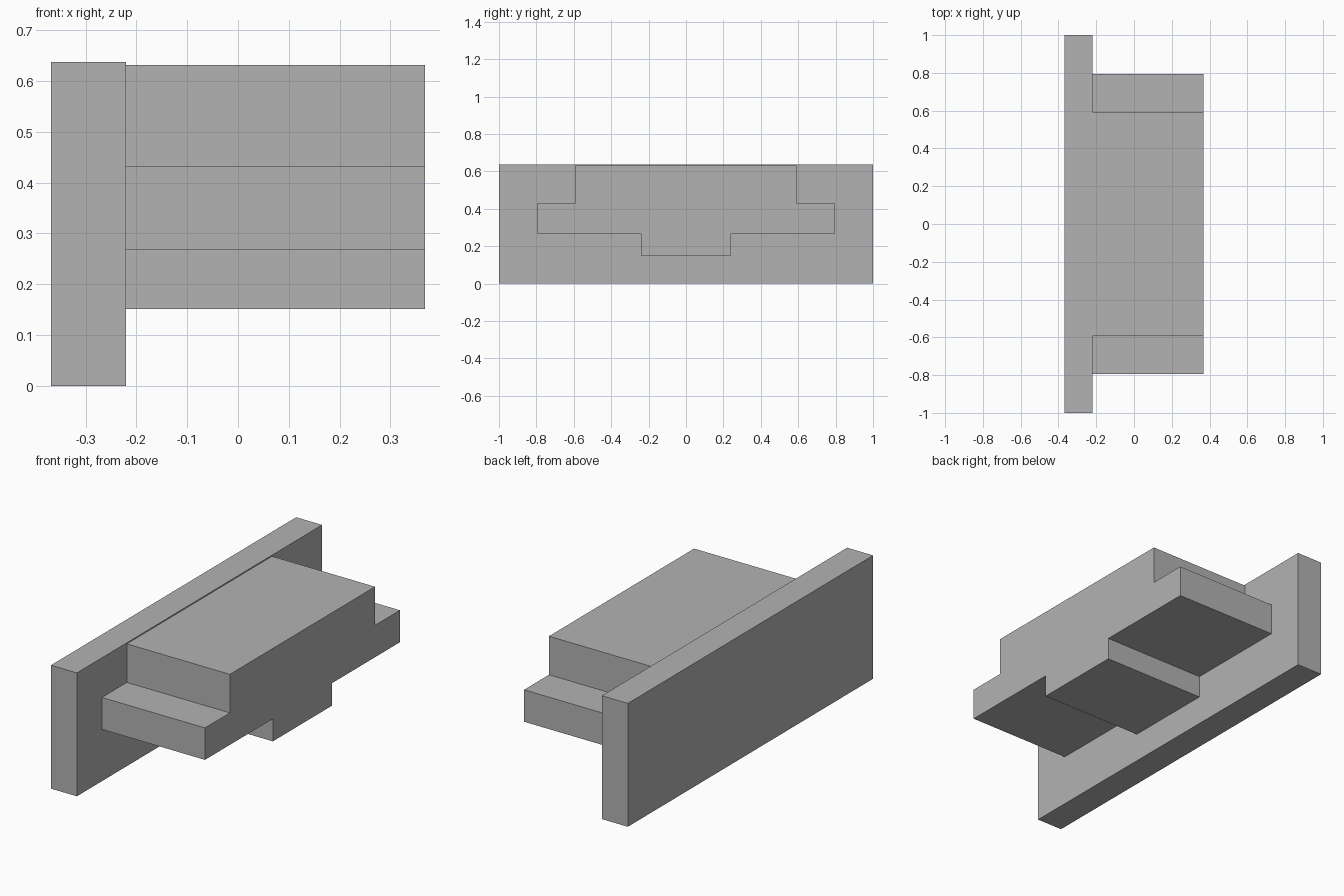
import bpy
import bmesh

cube = bpy.data.objects.get("Cube")
if cube:
    bpy.data.objects.remove(cube, do_unlink=True)

# Single plain grey
grey = bpy.data.materials.new("grey")
grey.use_nodes = True
colour = (0.45, 0.45, 0.45, 1)
grey.diffuse_color = colour
grey.node_tree.nodes["Principled BSDF"].inputs["Base Color"].default_value = colour


def extrude_profile(name, half_profile, x0, x1):
    """Mirror a (y, z) half outline across y = 0 and extrude it along x."""
    outline = half_profile + [(-y, z) for y, z in reversed(half_profile)]
    bm = bmesh.new()
    face = bm.faces.new([bm.verts.new((x0, y, z)) for y, z in outline])
    result = bmesh.ops.extrude_face_region(bm, geom=[face])
    verts = [v for v in result["geom"] if isinstance(v, bmesh.types.BMVert)]
    bmesh.ops.translate(bm, verts=verts, vec=(x1 - x0, 0, 0))
    bmesh.ops.recalc_face_normals(bm, faces=bm.faces)
    mesh = bpy.data.meshes.new(name)
    bm.to_mesh(mesh)
    bm.free()
    mesh.materials.append(grey)
    obj = bpy.data.objects.new(name, mesh)
    bpy.context.collection.objects.link(obj)
    return obj


PLATE_BACK, PLATE_FACE, BLOCK_END = -0.368, -0.22, 0.368

# Upright rectangular plate
extrude_profile("back_plate", [(1, 0), (1, 0.637)], PLATE_BACK, PLATE_FACE)

# Stepped block: narrow foot, wide ledge, medium top
extrude_profile("stepped_block", [
    (0.241, 0.151), (0.241, 0.267),
    (0.795, 0.267), (0.795, 0.432),
    (0.592, 0.432), (0.592, 0.631),
], PLATE_FACE, BLOCK_END)
